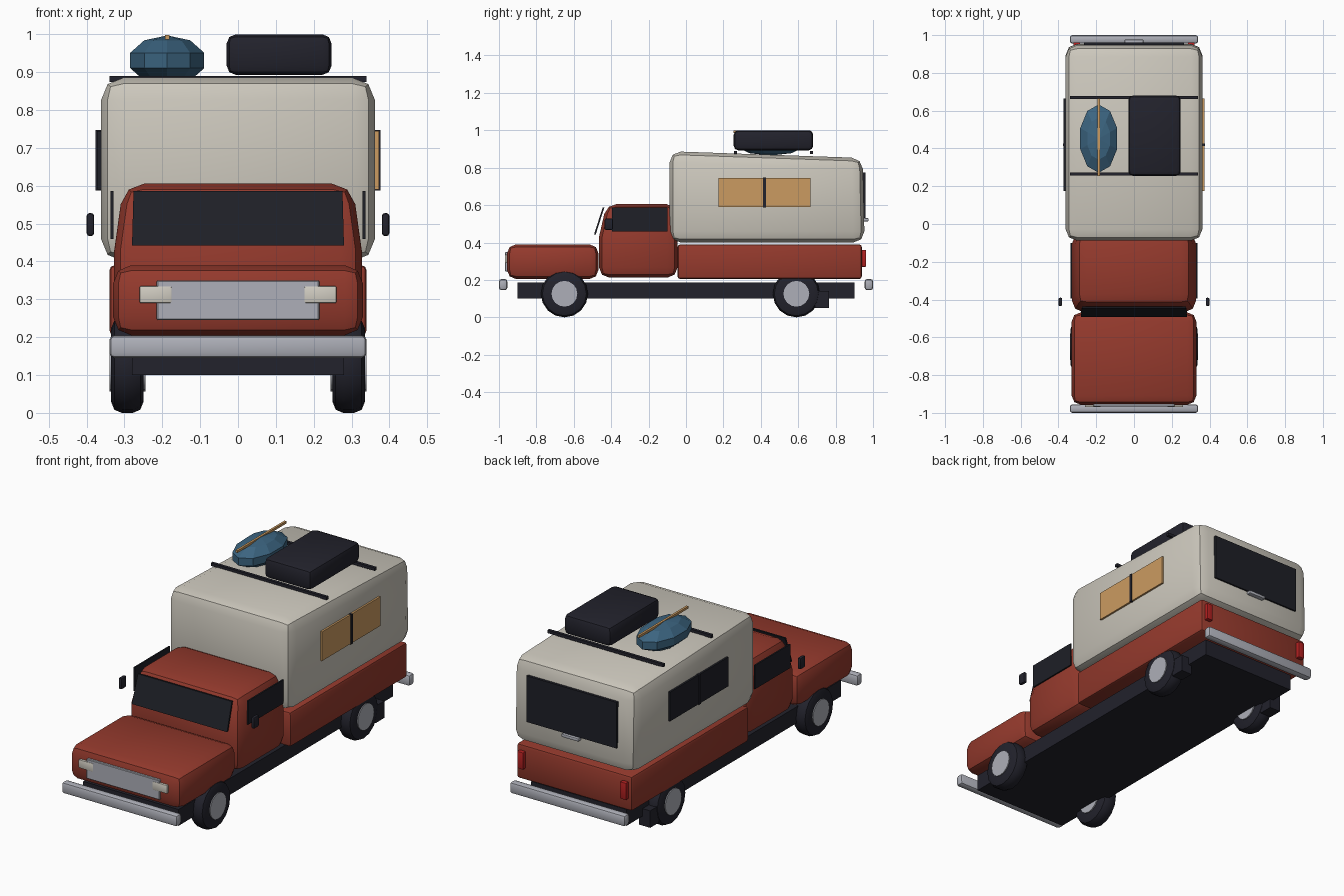
import bpy, bmesh, math
from mathutils import Matrix

cube = bpy.data.objects.get("Cube")
if cube:
    bpy.data.objects.remove(cube, do_unlink=True)


def material(name, r, g, b):
    m = bpy.data.materials.new(name)
    m.use_nodes = True
    m.diffuse_color = (r, g, b, 1)
    m.node_tree.nodes["Principled BSDF"].inputs["Base Color"].default_value = (r, g, b, 1)
    return m


RED = material("rust red paint", .30, .042, .026)
CREAM = material("cream shell", .61, .58, .51)
DARK = material("dark rubber", .016, .016, .025)
GLASS = material("dark glass", .013, .014, .02)
METAL = material("pale metal", .42, .43, .48)
TAN = material("tan", .60, .33, .12)
BLUE = material("blue hull", .045, .13, .22)
LAMP = material("lamp cream", .64, .61, .54)
TAIL = material("tail red", .45, .015, .015)


def finish(name, bm, mat, bevel=0, segments=2, smooth=True):
    """Bevel the sharp edges, then turn the bmesh into an object."""
    bmesh.ops.recalc_face_normals(bm, faces=bm.faces)
    if bevel:
        sharp = [e for e in bm.edges if e.calc_face_angle(0) > math.radians(40)]
        bmesh.ops.bevel(bm, geom=sharp, offset=bevel, segments=segments,
                        profile=0.5, affect='EDGES', clamp_overlap=True)
    mesh = bpy.data.meshes.new(name)
    bm.to_mesh(mesh)
    bm.free()
    mesh.materials.append(mat)
    if smooth:
        mesh.shade_smooth()
        mesh.set_sharp_from_angle(angle=math.radians(30))
    obj = bpy.data.objects.new(name, mesh)
    bpy.context.collection.objects.link(obj)
    return obj


def loft(name, mat, rings, bevel=0, segments=2):
    """Stack rectangles (half width, front y, back y, front z, back z)."""
    bm = bmesh.new()
    loops = []
    for hx, y0, y1, z0, z1 in rings:
        corners = ((-hx, y0, z0), (hx, y0, z0), (hx, y1, z1), (-hx, y1, z1))
        loops.append([bm.verts.new(c) for c in corners])
    for a, b in zip(loops, loops[1:]):
        for i in range(4):
            j = (i + 1) % 4
            bm.faces.new((a[i], a[j], b[j], b[i]))
    bm.faces.new(loops[0])
    bm.faces.new(loops[-1])
    return finish(name, bm, mat, bevel, segments)


def box(name, mat, x, y, z, bevel=0, segments=2):
    """Box from its (low, high) range on each axis."""
    bm = bmesh.new()
    bmesh.ops.create_cube(bm, size=1)
    for v in bm.verts:
        v.co = [sum(r) / 2 + c * (r[1] - r[0]) for r, c in zip((x, y, z), v.co)]
    return finish(name, bm, mat, bevel, segments)


def pair(name, mat, x, y, z, bevel=0):
    """The same box on both sides of the truck."""
    box("left_" + name, mat, x, y, z, bevel)
    box("right_" + name, mat, (-x[1], -x[0]), y, z, bevel)


def wheel_disc(name, mat, side, y, x, radius, bevel=0):
    bm = bmesh.new()
    place = Matrix.Translation((side * sum(x) / 2, y, .126)) @ Matrix.Rotation(math.pi / 2, 4, 'Y')
    bmesh.ops.create_cone(bm, cap_ends=True, segments=16, radius1=radius, radius2=radius,
                          depth=x[1] - x[0], matrix=place)
    finish(name, bm, mat, bevel)


# Chassis and bumpers
box("chassis", DARK, (-.28, .28), (-.9, .9), (.1, .187))
box("front_bumper", METAL, (-.34, .34), (-1, -.955), (.145, .205), .014)
box("rear_bumper", METAL, (-.34, .34), (.955, 1), (.145, .205), .014)

# Wheels and mud flaps
for side, lr in ((1, "left"), (-1, "right")):
    for y, fb in ((-.65, "front"), (.59, "rear")):
        wheel_disc(f"{fb}_{lr}_tire", DARK, side, y, (.25, .335), .126, .028)
        wheel_disc(f"{fb}_{lr}_hub", METAL, side, y, (.244, .34), .069)
pair("mud_flap", DARK, (.26, .325), (.69, .765), (.05, .14))

# Hood, cab and bed
box("hood", RED, (-.33, .33), (-.957, -.468), (.205, .39), .048)
loft("cab", RED, [(.327, -.465, -.045, .212, .212),
                  (.327, -.465, -.045, .43, .43),
                  (.302, -.425, -.05, .606, .606)], .055)
box("bed", RED, (-.34, .34), (-.045, .94), (.205, .39), .014)

# Front face
box("grille", METAL, (-.215, .215), (-.967, -.95), (.245, .35), .003, 1)
pair("headlight", LAMP, (.175, .26), (-.969, -.95), (.29, .335), .004)

# Cab glass and mirrors
loft("windshield", GLASS, [(.28, -.492, -.483, .442, .442),
                           (.276, -.446, -.437, .586, .586)])
pair("cab_window", GLASS, (.329, .337), (-.395, -.1), (.46, .586))
pair("mirror", DARK, (.38, .4), (-.435, -.39), (.467, .528), .008)

# Camper shell with a roof that falls to the rear
loft("camper_shell", CREAM, [(.362, -.088, .955, .4, .4),
                             (.362, -.088, .945, .888, .852)], .06)
box("left_shell_window", TAN, (.355, .372), (.175, .665), (.59, .745))
box("right_shell_window", GLASS, (-.372, -.355), (.175, .665), (.59, .745))
pair("window_divider", DARK, (.36, .376), (.412, .427), (.588, .747))
box("rear_window", GLASS, (-.265, .265), (.945, .961), (.53, .775))
box("rear_handle", METAL, (-.05, .05), (.95, .976), (.513, .53), .004)
pair("tail_light", TAIL, (.285, .32), (.935, .962), (.27, .36), .003)

# Roof rack and luggage
for y, fb in ((.265, "front"), (.67, "rear")):
    box(fb + "_rack_bar", DARK, (-.34, .34), (y - .008, y + .008), (.874, .89))
box("roof_case", DARK, (-.03, .247), (.255, .68), (.893, 1), .024)
bm = bmesh.new()
bmesh.ops.create_uvsphere(bm, u_segments=10, v_segments=5, radius=1)
for v in bm.verts:
    v.co = (-.187 + .108 * v.co.x, .452 + .19 * v.co.y, .931 + .066 * v.co.z)
finish("roof_boat", bm, BLUE, smooth=False)
box("paddle", TAN, (-.193, -.181), (.255, .665), (.986, .998))
